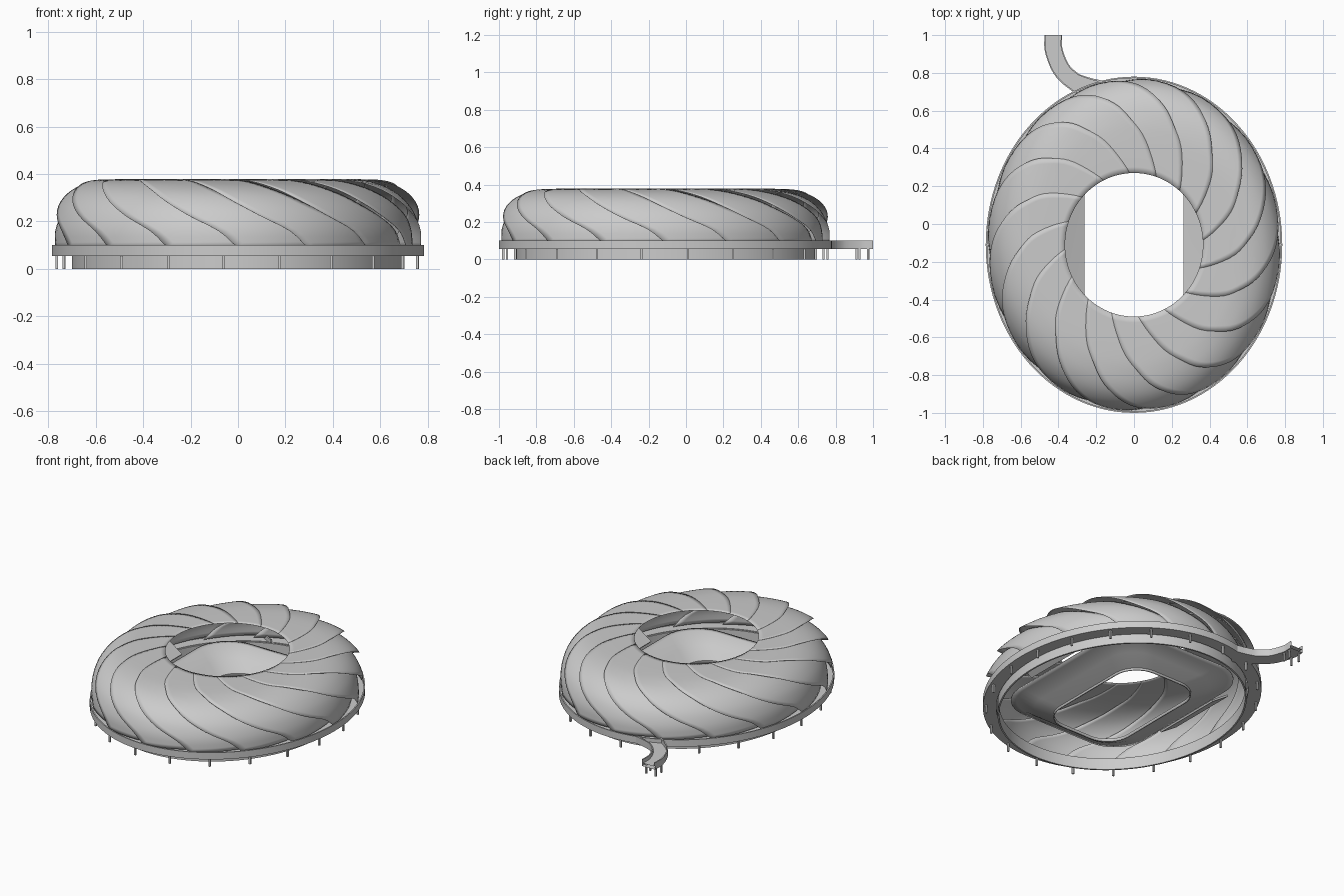
import bpy, bmesh, math
from mathutils import Vector

cube = bpy.data.objects.get("Cube")
if cube:
    bpy.data.objects.remove(cube, do_unlink=True)

CY = -0.11        # centre of the bowl in y
PANELS = 16
TAU = math.tau

mat = bpy.data.materials.new("light_grey")
mat.use_nodes = True
grey = (0.6, 0.6, 0.6, 1)
mat.diffuse_color = grey
mat.node_tree.nodes["Principled BSDF"].inputs["Base Color"].default_value = grey


def finish(name, bm, thickness=0, smooth=True):
    bmesh.ops.recalc_face_normals(bm, faces=bm.faces[:])
    mesh = bpy.data.meshes.new(name)
    bm.to_mesh(mesh)
    bm.free()
    mesh.materials.append(mat)
    obj = bpy.data.objects.new(name, mesh)
    bpy.context.collection.objects.link(obj)
    if thickness:
        mod = obj.modifiers.new("thickness", 'SOLIDIFY')
        mod.thickness = thickness
        mod.offset = 0
    if smooth:
        bpy.ops.object.select_all(action='DESELECT')
        obj.select_set(True)
        bpy.context.view_layer.objects.active = obj
        bpy.ops.object.shade_smooth_by_angle(angle=math.radians(35))
    return obj


def loft(bm, rows, wrap_row=False, wrap_col=False):
    """Skin a grid of points with quads."""
    grid = [[bm.verts.new(p) for p in row] for row in rows]
    n, m = len(grid), len(grid[0])
    for i in range(n if wrap_row else n - 1):
        for j in range(m if wrap_col else m - 1):
            a, b = grid[i], grid[(i + 1) % n]
            k = (j + 1) % m
            bm.faces.new((a[j], a[k], b[k], b[j]))


def spline(points, steps):
    """Smooth curve through points of any dimension."""
    pts = [Vector(p) for p in points]
    pts = [2 * pts[0] - pts[1]] + pts + [2 * pts[-1] - pts[-2]]
    curve = []
    for p0, p1, p2, p3 in zip(pts, pts[1:], pts[2:], pts[3:]):
        for s in range(steps):
            t = s / steps
            curve.append(0.5 * (2 * p1 + (p2 - p0) * t + (2 * p0 - 5 * p1 + 4 * p2 - p3) * t * t
                                + (3 * p1 - p0 - 3 * p2 + p3) * t ** 3))
    return curve + [pts[-2]]


def ellipse(a, b, z, n=120):
    return [(a * math.cos(TAU * i / n), CY + b * math.sin(TAU * i / n), z) for i in range(n)]


def rounded_rect(hx, hy, r, z, steps=8):
    pts = []
    for q, (sx, sy) in enumerate(((1, 1), (-1, 1), (-1, -1), (1, -1))):
        for s in range(steps + 1):
            t = (q + s / steps) * math.pi / 2
            pts.append((sx * (hx - r) + r * math.cos(t),
                        CY + sy * (hy - r) + r * math.sin(t), z))
    return pts


def box(bm, centre, size):
    made = bmesh.ops.create_cube(bm, size=1)["verts"]
    bmesh.ops.scale(bm, vec=size, verts=made)
    bmesh.ops.translate(bm, vec=centre, verts=made)


# Swirling roof panels: radius x, extra radius y, height, twist in degrees, overlap step
profile = spline([
    (0.730, 0.105, 0.090, 0, 0.040), (0.735, 0.105, 0.160, 6, 0.040),
    (0.732, 0.104, 0.220, 16, 0.038), (0.716, 0.102, 0.268, 24, 0.036),
    (0.686, 0.096, 0.312, 31, 0.030), (0.645, 0.083, 0.346, 38, 0.020),
    (0.595, 0.062, 0.367, 44, 0.008), (0.540, 0.045, 0.375, 50, 0.002),
    (0.450, 0.027, 0.377, 57, 0.001), (0.365, 0.015, 0.377, 64, 0.001),
], 3)
SEGS = 8
OVERLAP = 1.2
bm = bmesh.new()
for p in range(PANELS):
    rows = []
    for k, (a, extra, z, twist, step) in enumerate(profile):
        lo, hi = profile[max(k - 1, 0)], profile[min(k + 1, len(profile) - 1)]
        out = Vector((hi[2] - lo[2], lo[0] - hi[0])).normalized()
        row = []
        for s in range(SEGS + 1):
            u = s / SEGS * OVERLAP
            t = -math.pi / 2 + TAU * (p + u) / PANELS - math.radians(twist)
            lift = step * (1 - u)
            r = a + out.x * lift
            row.append((r * math.cos(t), CY + (r + extra) * math.sin(t),
                        min(z + out.y * lift, 0.379)))
        rows.append(row)
    loft(bm, rows)
finish("roof_panels", bm, 0.001)

# Ring walkway: deck with a parapet on the outer edge
bm = bmesh.new()
section = [(0.785, 0.055), (0.785, 0.1), (0.777, 0.1), (0.777, 0.075),
           (0.705, 0.075), (0.705, 0.055)]
loft(bm, [ellipse(r, r + 0.105, z) for r, z in section], True, True)
finish("ring_walkway", bm)

# Base wall below the deck
bm = bmesh.new()
loft(bm, [ellipse(r, r + 0.1, z) for r, z in
          ((0.7, 0), (0.7, 0.075), (0.69, 0.075), (0.69, 0))], True, True)
finish("base_wall", bm)

# Access ramp curving away from the ring at the back, flared where it joins
centre = spline([(-0.427, 1.0), (-0.425, 0.92), (-0.385, 0.82),
                 (-0.32, 0.757), (-0.25, 0.722), (-0.19, 0.70)], 6)
ramp_section = [(-1, 0.055), (-1, 0.1), (-0.85, 0.1), (-0.85, 0.075),
                (0.85, 0.075), (0.85, 0.1), (1, 0.1), (1, 0.055)]
rows, sides = [], []
last = len(centre) - 1
for i, c in enumerate(centre):
    d = (centre[min(i + 1, last)] - centre[max(i - 1, 0)]).normalized() if i else Vector((0, -1))
    side = Vector((-d.y, d.x))
    sides.append(side)
    half = 0.047 + 0.04 * max(0, i / last - 0.6)
    rows.append([(c.x + side.x * o * half, c.y + side.y * o * half, z) for o, z in ramp_section])
bm = bmesh.new()
loft(bm, rows, False, True)
finish("access_ramp", bm)

# Slim pillars, evenly spaced under the ring and in pairs under the ramp
bm = bmesh.new()
for i in range(21):
    s = TAU * i / 21 - 0.078
    t = s - math.pi / 2 + 0.022 * math.sin(2 * s)
    box(bm, (0.765 * math.cos(t), CY + 0.87 * math.sin(t), 0.029), (0.011, 0.011, 0.058))
for i in (2, 6):
    for o in (-0.035, 0.035):
        c = centre[i] + sides[i] * o
        box(bm, (c.x, c.y, 0.029), (0.011, 0.011, 0.058))
finish("pillars", bm, smooth=False)

# Lower seating bowl around the open pitch
bm = bmesh.new()
loft(bm, [rounded_rect(*s) for s in
          ((0.265, 0.42, 0.16, 0.004), (0.265, 0.42, 0.16, 0.02),
           (0.36, 0.50, 0.18, 0.065), (0.45, 0.57, 0.2, 0.115),
           (0.48, 0.60, 0.22, 0.115))], False, True)
finish("seating_bowl", bm, 0.008)

# Sloping upper stands on the two long sides, below the roof
bm = bmesh.new()
for sign in (-1, 1):
    loft(bm, [[(sign * 0.5, CY + y, 0.12), (sign * 0.62, CY + y, 0.2)] for y in (-0.24, 0.24)])
finish("upper_stands", bm, 0.012, smooth=False)
